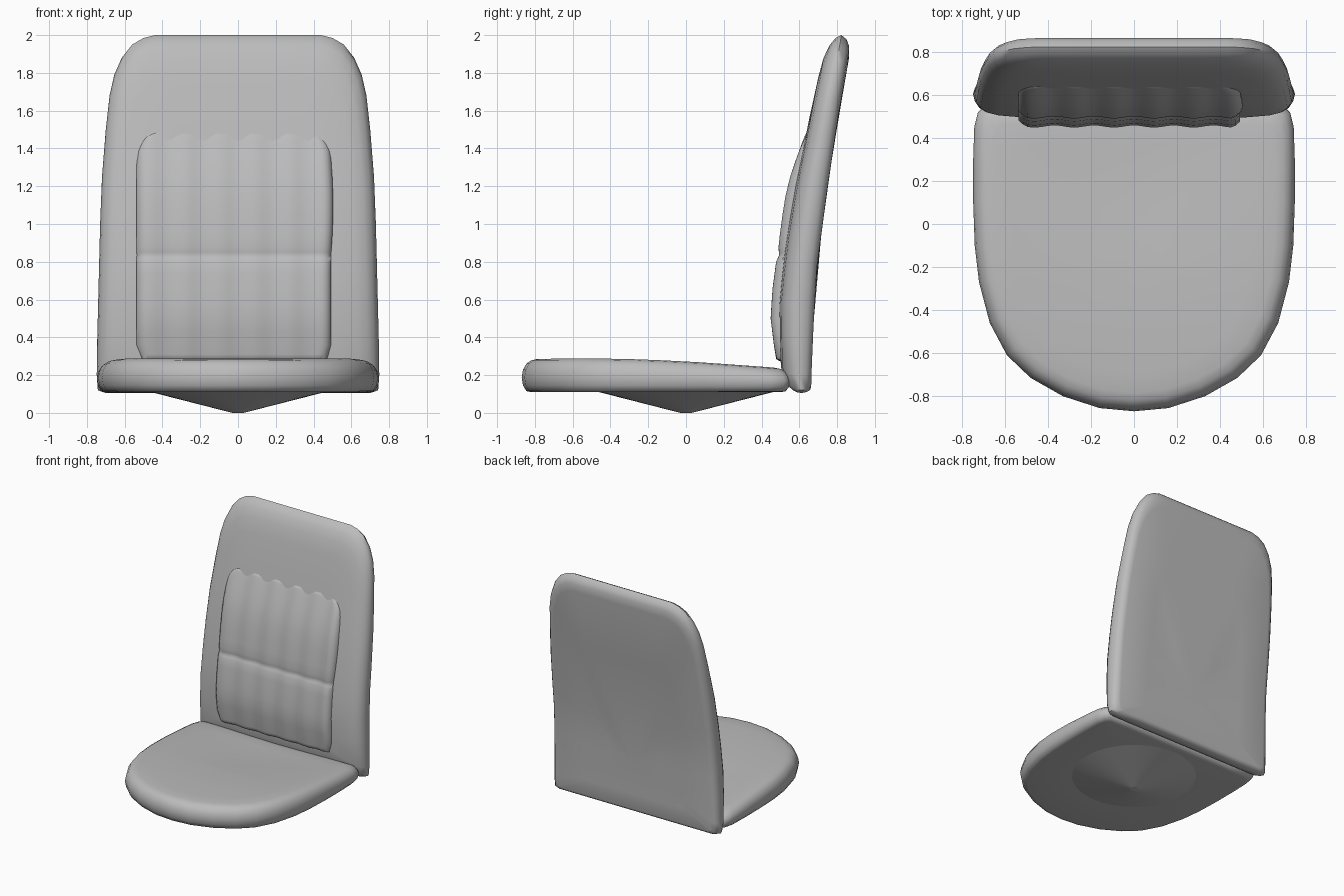
import bpy, bmesh, math

cube = bpy.data.objects.get("Cube")
if cube:
    bpy.data.objects.remove(cube, do_unlink=True)

# One plain grey upholstery colour
GREY = (0.5, 0.5, 0.5, 1.0)
mat = bpy.data.materials.new("plain grey")
mat.use_nodes = True
mat.diffuse_color = GREY
mat.node_tree.nodes["Principled BSDF"].inputs["Base Color"].default_value = GREY


def lerp(table, v):
    """Piecewise linear lookup in a list of (key, value)."""
    if v <= table[0][0]:
        return table[0][1]
    for (a, p), (b, q) in zip(table, table[1:]):
        if v <= b:
            return p + (q - p) * (v - a) / (b - a)
    return table[-1][1]


def finish(name, bm, angle=50):
    bmesh.ops.recalc_face_normals(bm, faces=bm.faces)
    mesh = bpy.data.meshes.new(name)
    bm.to_mesh(mesh)
    bm.free()
    mesh.materials.append(mat)
    obj = bpy.data.objects.new(name, mesh)
    bpy.context.collection.objects.link(obj)
    bpy.ops.object.select_all(action='DESELECT')
    obj.select_set(True)
    bpy.context.view_layer.objects.active = obj
    bpy.ops.object.shade_smooth_by_angle(angle=math.radians(angle))
    return obj


def mirrored(half):
    """Close a half outline that starts and ends on the centre line."""
    return half + [(-x, v) for x, v in reversed(half[1:-1])]


def cushion(name, half, centre, rings, place):
    """Skin scaled copies of an outline; place(x, v, t) gives the 3D point."""
    outline = mirrored(half)
    bm = bmesh.new()
    loops = [[bm.verts.new(place(x * s, centre + (v - centre) * s, t))
              for x, v in outline] for s, t in rings]
    n = len(outline)
    for a, b in zip(loops, loops[1:]):
        for i in range(n):
            j = (i + 1) % n
            bm.faces.new((a[i], a[j], b[j], b[i]))
    for loop, t in ((loops[0], rings[0][1]), (loops[-1], rings[-1][1])):
        pole = bm.verts.new(place(0, centre, t))
        for i in range(n):
            bm.faces.new((loop[i], loop[(i + 1) % n], pole))
    return finish(name, bm)


# Seat cushion: D-shaped outline, slightly dished, falling to the back
SEAT = [(0, -.87), (.16, -.855), (.33, -.8), (.48, -.715), (.59, -.61), (.67, -.46),
        (.72, -.27), (.74, -.1), (.747, .1), (.747, .3), (.742, .45), (.725, .52),
        (.69, .55), (.5, .55), (.25, .55), (0, .55)]
SEAT_TOP = [(-.87, .285), (-.5, .289), (-.2, .283), (.1, .268), (.55, .235)]
SEAT_RINGS = [(.5, 0), (.93, 0), (.965, .03), (.99, .2), (1, .45), (.99, .68),
              (.965, .86), (.93, .96), (.88, 1), (.75, 1), (.55, 1), (.35, 1), (.15, 1)]


def place_seat(x, y, t):
    dish = .022 * math.exp(-(x / .4) ** 2 - ((y - .2) / .4) ** 2)
    return x, y, .11 + t * (lerp(SEAT_TOP, y) - dish - .11)


cushion("seat_cushion", SEAT, -.15, SEAT_RINGS, place_seat)

# Backrest: tall leaning panel with rounded shoulders
BACK = [(0, .105), (.25, .105), (.5, .105), (.7, .105), (.742, .12), (.748, .2), (.745, .4),
        (.74, .6), (.735, .8), (.73, 1), (.72, 1.25), (.7, 1.5), (.68, 1.68), (.655, 1.79),
        (.615, 1.88), (.56, 1.95), (.5, 1.985), (.44, 2), (.22, 2), (0, 2)]
FRONT_Y = [(.11, .54), (.25, .5), (.6, .495), (.9, .53), (1.2, .58), (1.45, .632),
           (1.6, .66), (1.8, .697), (1.9, .713), (2, .74)]
REAR_Y = [(.11, .662), (.3, .667), (.75, .69), (1.2, .75), (1.6, .81), (1.9, .867), (2, .878)]
BACK_RINGS = [(.3, 0), (.6, 0), (.92, 0), (.96, .05), (.985, .18), (1, .4), (.99, .6),
              (.965, .76), (.92, .88), (.85, .95), (.7, 1), (.5, 1), (.25, 1)]


def place_back(x, z, t):
    rear, front = lerp(REAR_Y, z), lerp(FRONT_Y, z)
    return x, rear + t * (front - rear), z


cushion("backrest", BACK, .5, BACK_RINGS, place_back)

# Lumbar pad: softly rippled panel with a seam across it
PAD_Y = [(.27, .485), (.36, .47), (.5, .453), (.65, .462), (.8, .482), (.835, .498),
         (.87, .494), (1, .508), (1.2, .54), (1.35, .59), (1.45, .627), (1.49, .645)]
PAD_Z = [.275, .285, .31, .36, .43, .5, .58, .66, .74, .8, .82, .835, .85, .88,
         .95, 1.05, 1.15, 1.25, 1.33, 1.39, 1.43, 1.46, 1.48, 1.49]
CORNER = [(.275, .04), (.285, .02), (.36, 0), (1.39, 0), (1.43, .012), (1.46, .03),
          (1.48, .06), (1.49, .09)]
COLS = 48

bm = bmesh.new()
grid = []
for r, z in enumerate(PAD_Z):
    inset = lerp(CORNER, z)
    left = -.537 + inset
    right = .492 + .012 * math.sin((z - .83) * 6) * (z > .83) - inset
    row = []
    for c in range(COLS + 1):
        f = c / COLS
        x = left + (right - left) * f
        edge = min(c, COLS - c)
        y = lerp(PAD_Y, z) + .005 * math.cos(x * 34)
        y += (.025, .008)[edge] if edge < 2 else 0
        if r in (0, len(PAD_Z) - 1):
            y += .015
        row.append(bm.verts.new((x, y, z)))
    grid.append(row)
for a, b in zip(grid, grid[1:]):
    for c in range(COLS):
        bm.faces.new((a[c], a[c + 1], b[c + 1], b[c]))
# Sink the pad's border into the backrest
border = [e for e in bm.edges if e.is_boundary]
skirt = bmesh.ops.extrude_edge_only(bm, edges=border)["geom"]
for v in skirt:
    if isinstance(v, bmesh.types.BMVert):
        v.co.y = lerp(FRONT_Y, v.co.z) + .03
finish("lumbar_pad", bm)

# Shallow mounting cone under the seat
bm = bmesh.new()
bmesh.ops.create_cone(bm, cap_ends=True, segments=48, radius1=.03, radius2=.46, depth=.11)
bmesh.ops.translate(bm, verts=bm.verts, vec=(0, 0, .055))
finish("mounting_cone", bm, 10)
